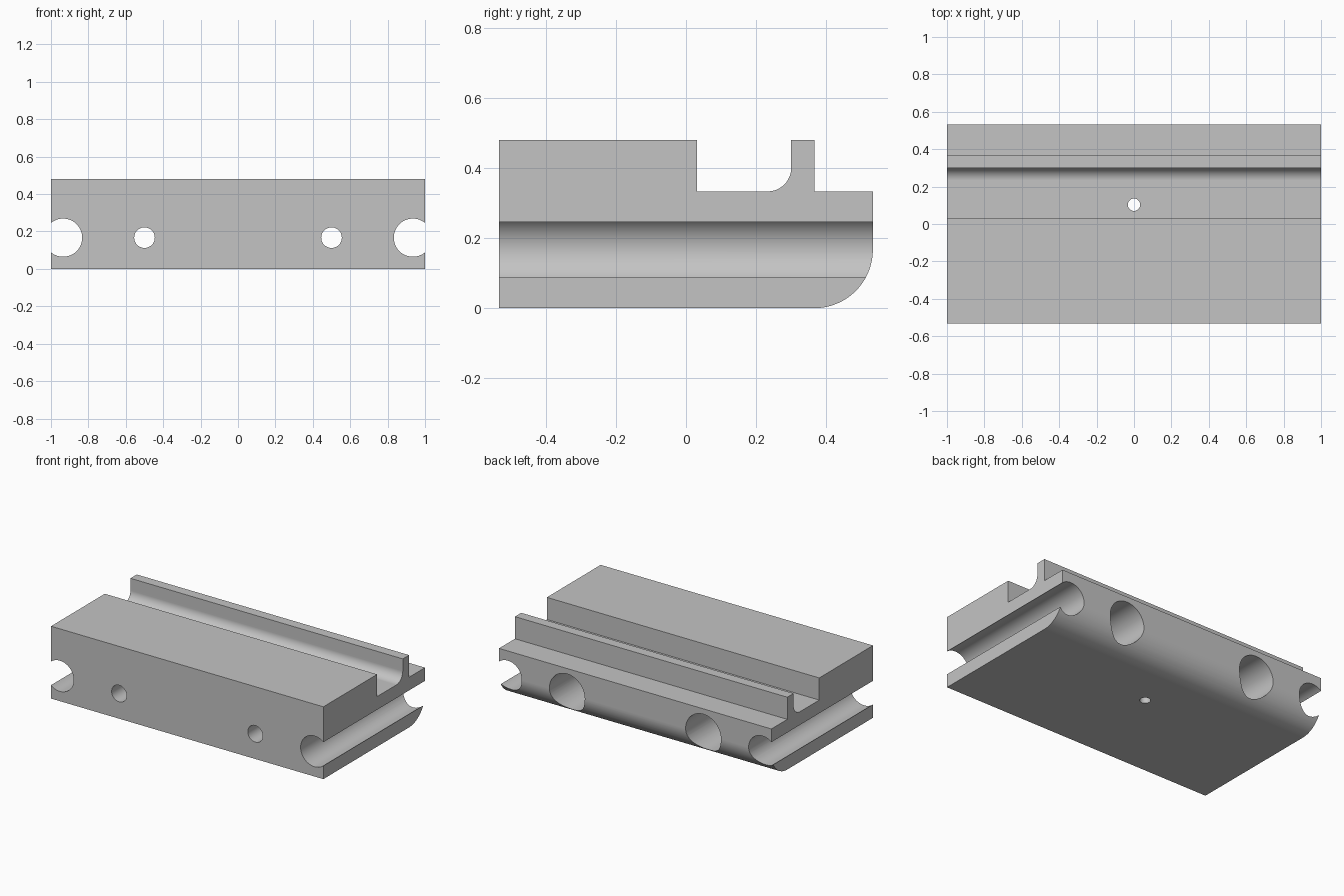
import bpy, bmesh, math

if "Cube" in bpy.data.objects:
    bpy.data.objects.remove(bpy.data.objects["Cube"], do_unlink=True)

grey = bpy.data.materials.new("plain grey")
grey.use_nodes = True
colour = (0.55, 0.55, 0.55, 1)
grey.diffuse_color = colour
grey.node_tree.nodes["Principled BSDF"].inputs["Base Color"].default_value = colour


def arc(cy, cz, r, start, end, steps=20):
    """Points of a circular arc in the side profile, angles in degrees."""
    angles = [math.radians(start + (end - start) * i / steps) for i in range(steps + 1)]
    return [(cy + r * math.cos(a), cz + r * math.sin(a)) for a in angles]


# Side profile: rounded lower back edge, clamping channel and filleted lip
BACK, AXIS = 0.533, 0.167
LEDGE, TOP = 0.333, 0.48
profile = [(-BACK, 0)]
profile += arc(BACK - AXIS, AXIS, AXIS, -90, 0, 28)
profile += [(BACK, LEDGE), (0.366, LEDGE), (0.366, TOP), (0.3, TOP)]
profile += arc(0.233, LEDGE + 0.067, 0.067, 0, -90, 16)
profile += [(0.031, LEDGE), (0.031, TOP), (-BACK, TOP)]

# Extrude the profile along the full length
bm = bmesh.new()
end_face = bm.faces.new([bm.verts.new((-1, y, z)) for y, z in profile])
swept = bmesh.ops.extrude_face_region(bm, geom=[end_face])["geom"]
bmesh.ops.translate(bm, vec=(2, 0, 0),
                    verts=[v for v in swept if isinstance(v, bmesh.types.BMVert)])
bmesh.ops.recalc_face_normals(bm, faces=bm.faces)
mesh = bpy.data.meshes.new("rail_block")
bm.to_mesh(mesh)
bm.free()
mesh.materials.append(grey)
block = bpy.data.objects.new("rail_block", mesh)
bpy.context.collection.objects.link(block)


def bore(name, radius, depth, location, along_y=True):
    """Cut a round hole through the block and discard the cutter."""
    bpy.ops.mesh.primitive_cylinder_add(
        vertices=48, radius=radius, depth=depth, location=location,
        rotation=(math.pi / 2 if along_y else 0, 0, 0))
    cutter = bpy.context.object
    cutter.name = name
    cutter.hide_render = True
    cutter.data.materials.append(grey)
    cut = block.modifiers.new(name, 'BOOLEAN')
    cut.operation = 'DIFFERENCE'
    cut.solver = 'EXACT'
    cut.object = cutter
    bpy.context.view_layer.objects.active = block
    bpy.ops.object.modifier_apply(modifier=name)
    bpy.data.objects.remove(cutter, do_unlink=True)


# Open side grooves, bolt holes with wide recesses at the back
for side in (-1, 1):
    bore("side_groove", 0.102, 1.4, (side * 0.935, 0, AXIS))
    bore("bolt_hole", 0.055, 1.4, (side * 0.5, 0, AXIS))
    bore("bolt_recess", 0.13, 1.0, (side * 0.5, BACK, AXIS))

# Small drain hole in the channel floor
bore("drain_hole", 0.033, 1.0, (0, 0.103, 0.2), along_y=False)

# Smooth the curves, keep flat faces flat
bpy.ops.object.select_all(action='DESELECT')
block.select_set(True)
bpy.context.view_layer.objects.active = block
bpy.ops.object.shade_smooth_by_angle(angle=math.radians(30))
flat = block.modifiers.new("flat_face_normals", 'WEIGHTED_NORMAL')
flat.keep_sharp = True
